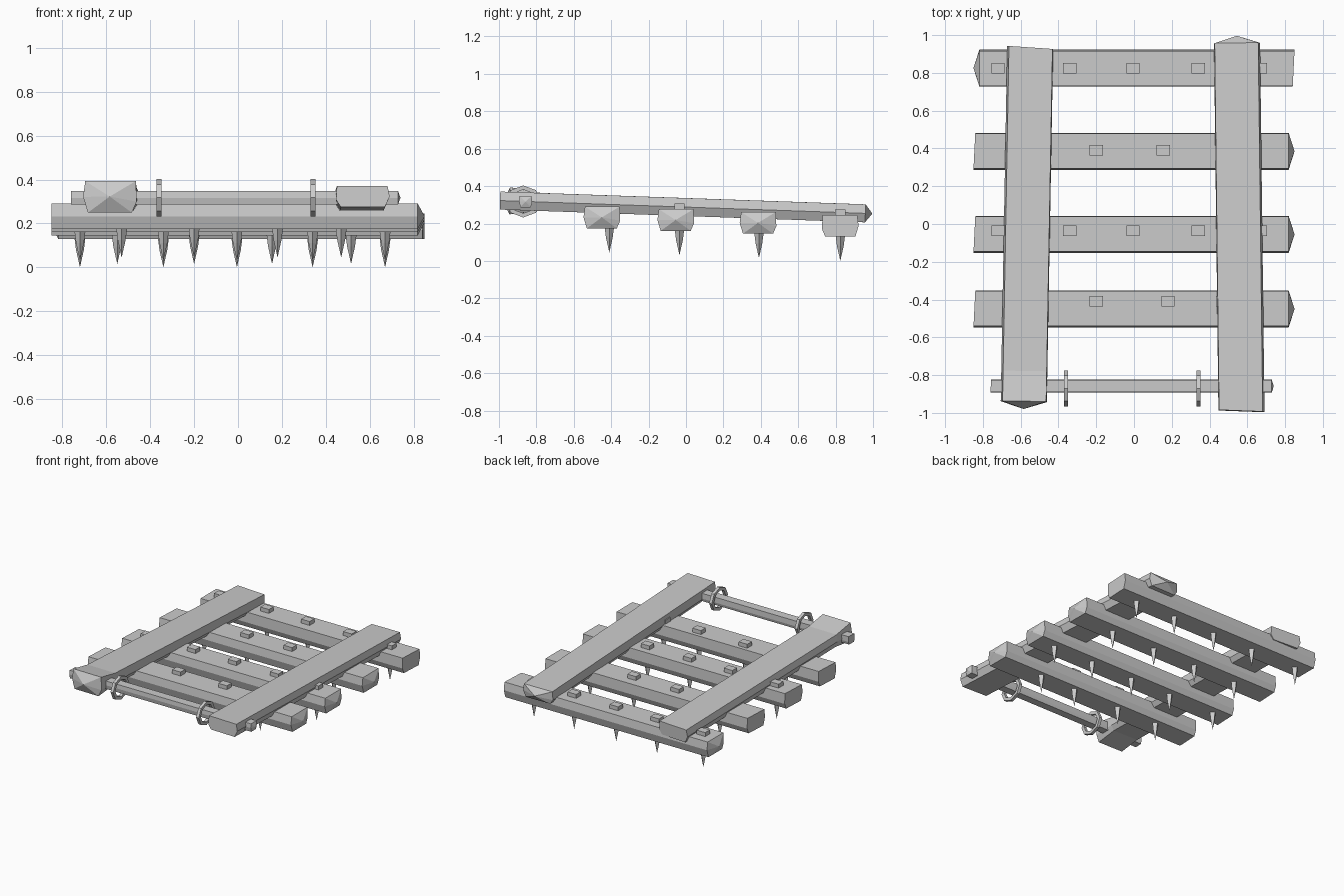
import bpy, bmesh, math

if "Cube" in bpy.data.objects:
    bpy.data.objects.remove(bpy.data.objects["Cube"])

# One plain grey for everything
grey = bpy.data.materials.new("plain grey")
grey.use_nodes = True
GREY = (0.6, 0.6, 0.6, 1)
grey.diffuse_color = GREY
grey.node_tree.nodes["Principled BSDF"].inputs["Base Color"].default_value = GREY


def make_object(name, bm, location=(0, 0, 0), rotation=(0, 0, 0)):
    bmesh.ops.recalc_face_normals(bm, faces=bm.faces[:])
    mesh = bpy.data.meshes.new(name)
    bm.to_mesh(mesh)
    bm.free()
    mesh.materials.append(grey)
    obj = bpy.data.objects.new(name, mesh)
    obj.location, obj.rotation_euler = location, rotation
    bpy.context.collection.objects.link(obj)
    return obj


def bridge(bm, a, b):
    for i in range(len(a)):
        j = (i + 1) % len(a)
        bm.faces.new((a[i], a[j], b[j], b[i]))


# Hewn timber section: flat top, bulging sides, narrower underside
SECTION = [(-0.92, 1), (-1, 0), (-0.82, -1), (0.82, -1), (1, -0.3), (0.97, 1)]


def beam(name, half_length, half_width, half_height, location, rotation=(0, 0, 0), flare=1):
    """Timber along local x: a skewed sawn end at -x and a pointed end at +x."""
    bm = bmesh.new()
    tip = 0.16 * half_width * 2
    rings = []
    for x, grow in ((-half_length, 1), (half_length - 0.2 * min(1, half_width * 10), 1),
                    (half_length - tip, flare)):
        skew = 0.05 * half_width if x < 0 else 0
        rings.append([bm.verts.new((x + skew * (1 + y), y * half_width, z * half_height * grow))
                      for y, z in SECTION])
    for a, b in zip(rings, rings[1:]):
        bridge(bm, a, b)
    bm.faces.new(rings[0])
    apex = bm.verts.new((half_length, 0, 0))
    last = rings[-1]
    for i in range(len(last)):
        bm.faces.new((last[i], last[(i + 1) % len(last)], apex))
    return make_object(name, bm, location, rotation)


def spike(name, x, y, tip_z):
    """Square head on top and a four-sided tapering tooth below."""
    bm = bmesh.new()
    head = bmesh.ops.create_cube(bm, size=1)["verts"]
    bmesh.ops.scale(bm, verts=head, vec=(0.07, 0.055, 0.06))
    bmesh.ops.translate(bm, verts=head, vec=(0, 0, 0.245))
    rings = []
    for z, r in ((0.23, 0.027), (0.15, 0.027), (0.08, 0.018)):
        rings.append([bm.verts.new((r * math.cos(a), r * math.sin(a), z))
                      for a in (k * math.pi / 2 for k in range(4))])
    for a, b in zip(rings, rings[1:]):
        bridge(bm, a, b)
    bm.faces.new(rings[0])
    point = bm.verts.new((0, 0, 0))
    for i in range(4):
        bm.faces.new((rings[-1][i], rings[-1][(i + 1) % 4], point))
    make_object(name, bm, (x, y, tip_z))


def hitch_ring(name, x):
    """Eight-sided flat iron ring around the draw bar."""
    bm = bmesh.new()
    loops = []
    for r, dx in ((0.095, -0.011), (0.095, 0.011), (0.07, 0.011), (0.07, -0.011)):
        loops.append([bm.verts.new((dx, r * math.cos(a), 0.9 * r * math.sin(a)))
                      for a in (k * math.pi / 4 for k in range(8))])
    for i in range(4):
        bridge(bm, loops[i], loops[(i + 1) % 4])
    make_object(name, bm, (x, -0.87, 0.318))


# Cross beams with their spikes, the rear one turned end for end
FIVE = (-0.72, -0.34, -0.005, 0.34, 0.67)
ROWS = [("rear", 0.825, 0.825, math.pi, FIVE),
        ("upper_middle", 0.385, 0.39, 0, (-0.55, -0.2, 0.155, 0.515)),
        ("lower_middle", -0.055, -0.035, 0, FIVE),
        ("front", -0.45, -0.41, 0, (-0.53, -0.2, 0.18, 0.47))]
for name, y, spike_y, turn, xs in ROWS:
    rise = (0.825 - y) * 0.035
    beam(name + "_cross_beam", 0.85, 0.098, 0.058, (0, y, 0.188 + rise), (0, 0, turn))
    for i, x in enumerate(xs):
        spike(f"{name}_spike_{i + 1}", x, spike_y, rise)

# Long rails, climbing gently toward the front
PITCH = 0.035
beam("right_rail", 0.96, 0.122, 0.048, (-0.567, -0.02, 0.289),
     (0, -PITCH, -math.pi / 2 - 0.018), flare=1.5)
beam("left_rail", 0.997, 0.122, 0.048, (0.557, 0, 0.288), (0, PITCH, math.pi / 2 + 0.012))

# Draw bar and its rings
beam("draw_bar", 0.75, 0.034, 0.03, (-0.01, -0.858, 0.317))
hitch_ring("right_hitch_ring", -0.36)
hitch_ring("left_hitch_ring", 0.342)
